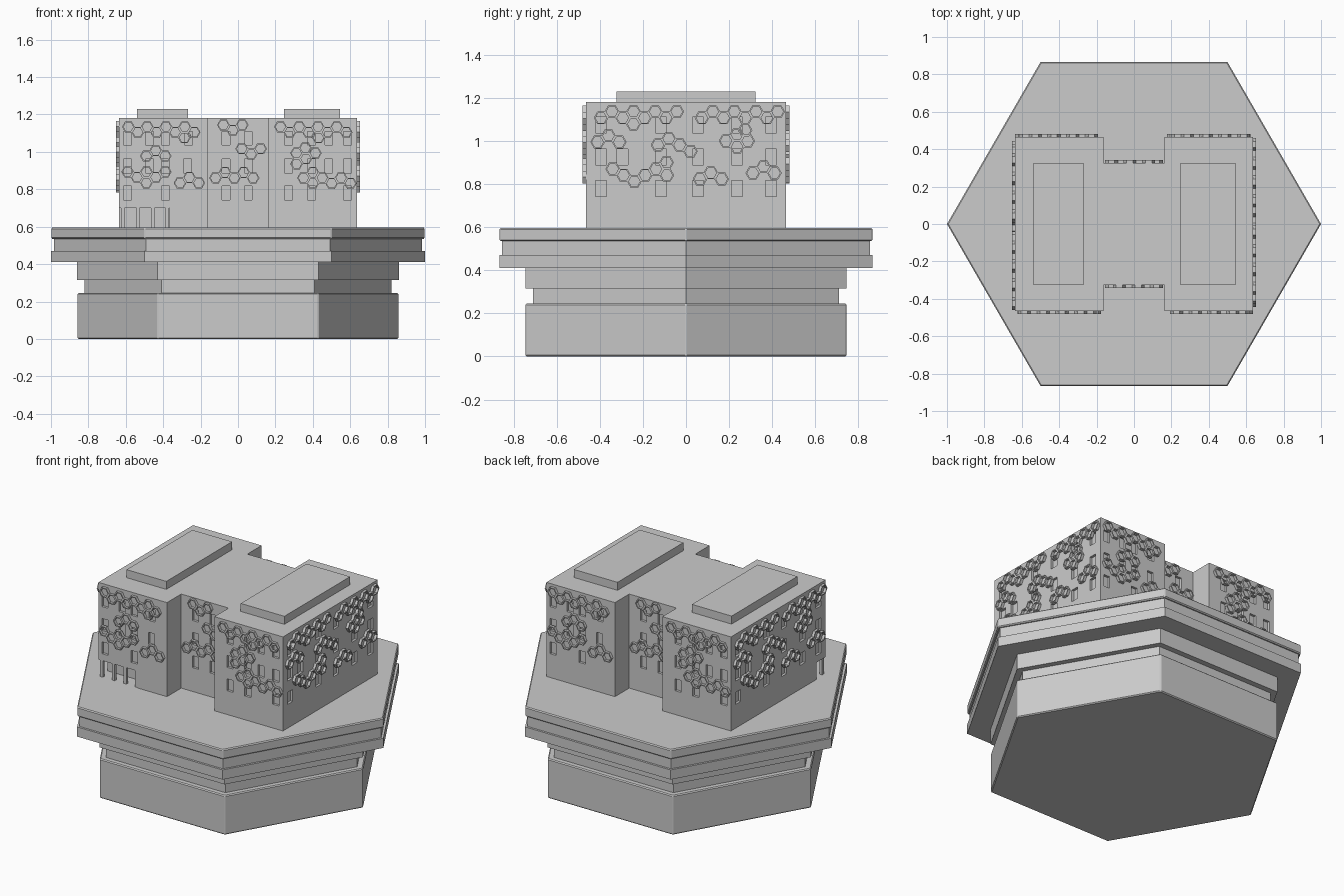
import bpy, bmesh
from math import radians, cos, sin, pi
from mathutils import Matrix

if "Cube" in bpy.data.objects:
    bpy.data.objects.remove(bpy.data.objects["Cube"])


def make_object(name, bm):
    bmesh.ops.recalc_face_normals(bm, faces=bm.faces)
    mesh = bpy.data.meshes.new(name)
    bm.to_mesh(mesh)
    bm.free()
    obj = bpy.data.objects.new(name, mesh)
    bpy.context.collection.objects.link(obj)
    return obj


def add_prism(bm, points, z0, z1):
    low = [bm.verts.new((x, y, z0)) for x, y in points]
    top = [bm.verts.new((x, y, z1)) for x, y in points]
    bm.faces.new(low[::-1])
    bm.faces.new(top)
    n = len(points)
    for i in range(n):
        j = (i + 1) % n
        bm.faces.new((low[i], low[j], top[j], top[i]))


def add_box(bm, x0, x1, y0, y1, z0, z1, mat=Matrix()):
    size = Matrix.Diagonal((x1 - x0, y1 - y0, z1 - z0, 1))
    mid = Matrix.Translation(((x0 + x1) / 2, (y0 + y1) / 2, (z0 + z1) / 2))
    bmesh.ops.create_cube(bm, size=1, matrix=mat @ mid @ size)


def hexagon(r):
    return [(r * cos(k * pi / 3), r * sin(k * pi / 3)) for k in range(6)]


# Hexagonal stepped base
LAYERS = [("base_plinth", 0.86, 0, 0.245), ("base_lower_groove", 0.82, 0.245, 0.315),
          ("base_lower_band", 0.86, 0.315, 0.41), ("platform_lower_slab", 1.0, 0.41, 0.47),
          ("platform_groove", 0.985, 0.47, 0.535), ("platform_top_slab", 1.0, 0.535, 0.595)]
for name, r, z0, z1 in LAYERS:
    bm = bmesh.new()
    add_prism(bm, hexagon(r), z0, z1)
    obj = make_object(name, bm)
    if name in ("base_plinth", "platform_top_slab"):
        bev = obj.modifiers.new("edge_bevel", 'BEVEL')
        bev.width = 0.006

# H-shaped building
W, D, N, ND, Z0, Z1 = 0.635, 0.465, 0.163, 0.325, 0.595, 1.18
half = [(-W, -D), (-N, -D), (-N, -ND), (N, -ND), (N, -D), (W, -D)]
bm = bmesh.new()
add_prism(bm, half + [(-x, -y) for x, y in half], Z0, Z1)
building = make_object("building", bm)

# Roof housings
for name, x0, x1 in (("roof_housing_left", -0.54, -0.267), ("roof_housing_right", 0.245, 0.545)):
    bm = bmesh.new()
    add_box(bm, x0, x1, -0.323, 0.323, Z1 - 0.01, 1.23)
    make_object(name, bm)

# Wall layouts: u along the wall; windows per row (bottom, middle, top);
# hexagon clusters as start u, start z, half-row drop of each next column
ROWS = (0.78, 0.925, 1.073)
WING_WALL = (0.042, [
    [-0.59, -0.388, 0.27, 0.393, 0.585],
    [-0.59, -0.473, -0.388, -0.27, 0.27, 0.393, 0.485, 0.585],
    [-0.59, -0.473, -0.388, -0.265, 0.27, 0.393, 0.485, 0.585]],
    [(-0.586, 1.134, "01010101"), (-0.287, 1.076, "0"), (-0.336, 1.105, "0"),
     (-0.49, 0.978, "101"), (-0.59, 0.893, "01010"), (-0.49, 0.835, "0"),
     (-0.31, 0.834, "101"),
     (0.227, 1.134, "01010101"), (0.43, 1.076, "0"),
     (0.313, 0.993, "010"), (0.36, 1.022, "0"), (0.313, 0.936, "0"),
     (0.35, 0.861, "101212"), (0.40, 0.832, "0"), (0.40, 0.890, "0")])
MIDDLE_WALL = (0.042, [[-0.065, 0.055]] * 3,
    [(-0.078, 1.144, "010"), (0.02, 1.017, "010"), (-0.12, 0.861, "10101")])
SIDE_WALL = (0.052, [
    [-0.395, -0.116, 0.056, 0.237, 0.395],
    [-0.395, -0.295, -0.116, 0.056, 0.237, 0.395],
    [-0.395, -0.116, 0.056, 0.237, 0.395]],
    [(-0.394, 1.107, "10101010"), (-0.244, 1.078, "0"), (0.074, 1.107, "10101010"),
     (0.274, 1.05, "0"), (-0.41, 0.995, "101"), (-0.13, 0.981, "1012"),
     (0.186, 1.0, "101"), (0.237, 0.972, "0"), (-0.34, 0.87, "012101"),
     (-0.09, 0.9, "0"), (0.065, 0.823, "101"), (0.31, 0.851, "101")])
WALLS = [("front_wing", WING_WALL, 0, D), ("front_middle", MIDDLE_WALL, 0, ND),
         ("right_side", SIDE_WALL, 90, W), ("back_wing", WING_WALL, 180, D),
         ("back_middle", MIDDLE_WALL, 180, ND), ("left_side", SIDE_WALL, 270, W)]

COL, DROP, PROUD = 0.0502, 0.029, 0.016


def add_ring(bm, u, z, mat):
    loops = []
    for r, y in ((0.034, 0.002), (0.034, -PROUD), (0.0265, -PROUD), (0.0265, 0.002)):
        loops.append([bm.verts.new(mat @ Matrix.Translation((u + x, y, z + h)).translation)
                      for x, h in hexagon(r)])
    for a in range(4):
        p, q = loops[a], loops[(a + 1) % 4]
        for k in range(6):
            m = (k + 1) % 6
            bm.faces.new((p[k], p[m], q[m], q[k]))


# Window recesses and honeycomb trim on every wall
cut = bmesh.new()
for name, (width, rows, clusters), angle, dist in WALLS:
    mat = Matrix.Rotation(radians(angle), 4, 'Z') @ Matrix.Translation((0, -dist, 0))
    for z, row in zip(ROWS, rows):
        for u in row:
            add_box(cut, u - width / 2, u + width / 2, -0.03, 0.015, z - 0.037, z + 0.037, mat)
    bm = bmesh.new()
    for u, z, drops in clusters:
        for i, d in enumerate(drops):
            first = u + i * COL
            add_ring(bm, first, z - int(d) * DROP + (DROP if drops[0] == "1" else 0), mat)
    make_object(name + "_honeycomb", bm)

# Porch cut out of the front left corner
add_box(cut, -0.75, -0.365, -0.6, -0.375, 0.5, 0.70)
cutter = make_object("opening_cutter", cut)
cutter.hide_render = True
mod = building.modifiers.new("openings", 'BOOLEAN')
mod.operation = 'DIFFERENCE'
mod.solver = 'EXACT'
mod.object = cutter
bpy.context.view_layer.objects.active = building
bpy.ops.object.modifier_apply(modifier=mod.name)
bpy.data.objects.remove(cutter)

# Porch pillars
bm = bmesh.new()
for x in (-0.617, -0.535, -0.455, -0.378):
    add_box(bm, x - 0.009, x + 0.009, -0.46, -0.442, Z0 - 0.005, 0.705)
make_object("porch_pillars", bm)
